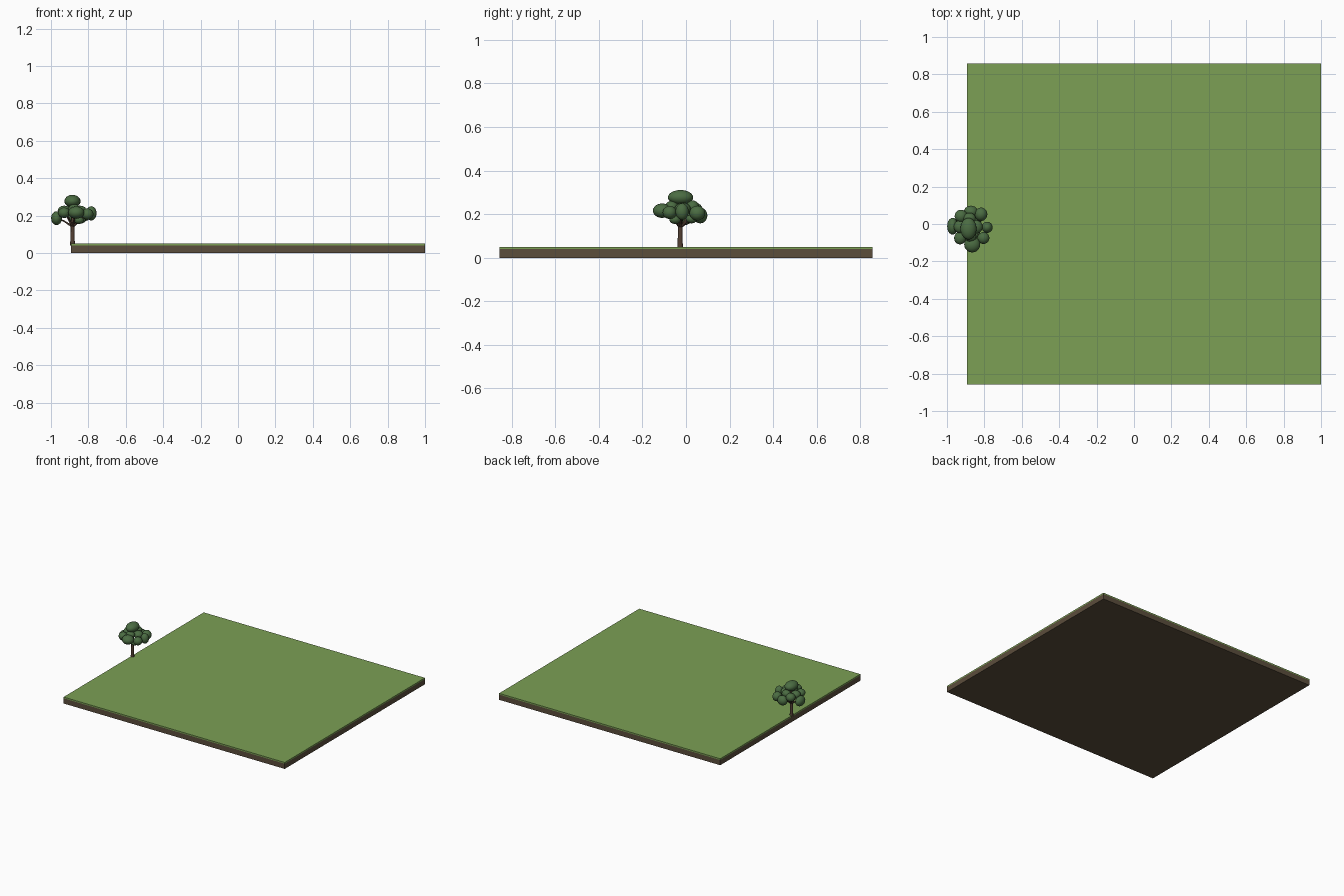
import bpy
from mathutils import Vector


def material(name, color):
    m = bpy.data.materials.new(name)
    m.diffuse_color = (*color, 1)
    return m


SOIL = material("soil", (0.105, 0.075, 0.045))
GRASS = material("grass", (0.2, 0.35, 0.09))
BARK = material("bark", (0.085, 0.05, 0.033))
LEAF = material("leaf", (0.07, 0.15, 0.055))


def slab(name, x0, x1, y, z0, z1, mat):
    bpy.ops.mesh.primitive_cube_add(size=1, location=((x0 + x1) / 2, 0, (z0 + z1) / 2))
    o = bpy.context.object
    o.name = name
    o.scale = (x1 - x0, 2 * y, z1 - z0)
    o.data.materials.append(mat)


def limb(name, points):
    # tapered round tube through (x, y, z, radius) points
    c = bpy.data.curves.new(name, 'CURVE')
    c.dimensions = '3D'
    c.bevel_depth = 1
    c.bevel_resolution = 2
    c.use_fill_caps = True
    s = c.splines.new('POLY')
    s.points.add(len(points) - 1)
    for p, (x, y, z, r) in zip(s.points, points):
        p.co = (x, y, z, 1)
        p.radius = r
    o = bpy.data.objects.new(name, c)
    bpy.context.collection.objects.link(o)
    c.materials.append(BARK)


def leaf_clump(i, loc, size):
    bpy.ops.mesh.primitive_uv_sphere_add(segments=20, ring_count=12, radius=1, location=loc)
    o = bpy.context.object
    o.name = f"leaf_clump_{i}"
    o.scale = size
    o.data.materials.append(LEAF)
    bpy.ops.object.shade_smooth()


# ground plate: soil with a thin grass layer
slab("soil", -0.893, 1.0, 0.857, 0, 0.04, SOIL)
slab("grass", -0.893, 1.0, 0.857, 0.04, 0.05, GRASS)

# trunk
limb("trunk", [(-0.884, -0.026, 0.04, 0.014), (-0.885, -0.027, 0.07, 0.0115),
               (-0.884, -0.026, 0.15, 0.010), (-0.882, -0.025, 0.26, 0.006)])

# foliage: centre and radii of each clump
clumps = [
    ((-0.885, -0.025, 0.277), (0.043, 0.058, 0.034)),
    ((-0.865, -0.110, 0.216), (0.043, 0.042, 0.033)),
    ((-0.970, -0.012, 0.186), (0.029, 0.045, 0.037)),
    ((-0.872, 0.065, 0.194), (0.038, 0.033, 0.036)),
    ((-0.818, 0.052, 0.205), (0.034, 0.036, 0.034)),
    ((-0.785, -0.018, 0.212), (0.029, 0.030, 0.038)),
    ((-0.805, -0.075, 0.208), (0.032, 0.032, 0.030)),
    ((-0.930, -0.075, 0.215), (0.032, 0.034, 0.028)),
    ((-0.925, 0.042, 0.222), (0.034, 0.034, 0.030)),
    ((-0.845, -0.015, 0.225), (0.036, 0.036, 0.028)),
    ((-0.930, -0.015, 0.225), (0.034, 0.034, 0.028)),
    ((-0.880, 0.030, 0.235), (0.034, 0.030, 0.028)),
    ((-0.875, -0.065, 0.235), (0.032, 0.030, 0.026)),
    ((-0.850, -0.050, 0.175), (0.026, 0.026, 0.020)),
    ((-0.840, 0.025, 0.178), (0.026, 0.026, 0.020)),
]
for i, (loc, size) in enumerate(clumps, 1):
    leaf_clump(i, loc, size)

# branches from the trunk to the outer clumps
fork = Vector((-0.884, -0.026, 0.14))
for i, (loc, size) in enumerate(clumps[1:9], 1):
    end = Vector(loc)
    mid = fork.lerp(end, 0.55) + Vector((0, 0, 0.006))
    limb(f"branch_{i}", [(*fork, 0.006), (*mid, 0.004), (*end, 0.002)])
